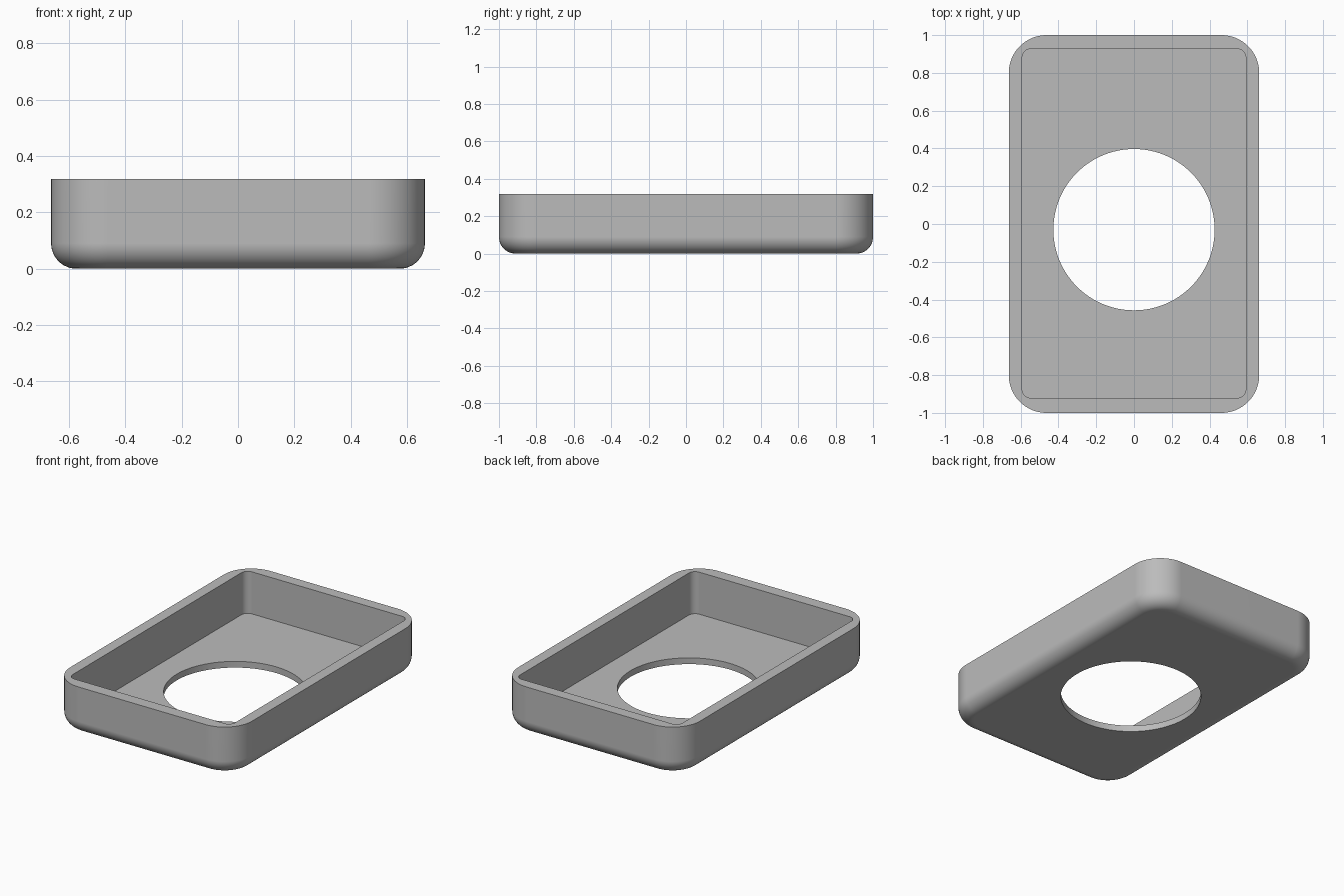
import bpy, bmesh, math

cube = bpy.data.objects.get("Cube")
if cube:
    bpy.data.objects.remove(cube)

HX, HY, HEIGHT = 0.663, 1.0, 0.318   # outer half sizes and height
CORNER, FILLET, FLOOR = 0.2, 0.09, 0.041
SEG = 16

grey = bpy.data.materials.new("plain grey")
grey.use_nodes = True
colour = (0.5, 0.5, 0.5, 1)
grey.diffuse_color = colour
grey.node_tree.nodes["Principled BSDF"].inputs["Base Color"].default_value = colour

bm = bmesh.new()


def rounded_loop(hx, hy, r, z, cy=0):
    """Ring of vertices along a rounded rectangle."""
    ring = []
    for i, (sx, sy) in enumerate(((1, 1), (-1, 1), (-1, -1), (1, -1))):
        for k in range(SEG + 1):
            a = math.pi / 2 * (i + k / SEG)
            ring.append(bm.verts.new((sx * (hx - r) + r * math.cos(a),
                                      cy + sy * (hy - r) + r * math.sin(a), z)))
    return ring


def circle_loop(r, z, cy, n=96):
    return [bm.verts.new((r * math.cos(math.tau * k / n),
                          cy + r * math.sin(math.tau * k / n), z)) for k in range(n)]


def skin(a, b):
    for k in range(len(a)):
        j = (k + 1) % len(a)
        bm.faces.new((a[k], a[j], b[j], b[k]))


def fill_between(a, b):
    """Flat face bounded by an outer ring and a hole."""
    edges = [bm.edges.get((r[k - 1], r[k])) for r in (a, b) for k in range(len(r))]
    bmesh.ops.triangle_fill(bm, edges=edges, use_beauty=True)


# Outer shell: rounded bottom edge, wall, rim, then inner wall
rings = []
for k in range(13):
    a = math.pi / 2 * k / 12
    d = FILLET * (1 - math.sin(a))
    rings.append(rounded_loop(HX - d, HY - d, CORNER - d, FILLET * (1 - math.cos(a))))
rings.append(rounded_loop(HX, HY, CORNER, HEIGHT))
rings.append(rounded_loop(0.592, 0.924, 0.045, HEIGHT, 0.003))
rings.append(rounded_loop(0.592, 0.924, 0.045, FLOOR, 0.003))
for lower, upper in zip(rings, rings[1:]):
    skin(lower, upper)

# Round opening through the floor
hole_low = circle_loop(0.427, 0, -0.03)
hole_high = circle_loop(0.427, FLOOR, -0.03)
skin(hole_low, hole_high)
fill_between(rings[0], hole_low)
fill_between(rings[-1], hole_high)

bmesh.ops.recalc_face_normals(bm, faces=bm.faces)
mesh = bpy.data.meshes.new("open_tray")
bm.to_mesh(mesh)
bm.free()
mesh.materials.append(grey)
tray = bpy.data.objects.new("open_tray", mesh)
bpy.context.collection.objects.link(tray)

# Smooth corners, crisp rim and opening
bpy.context.view_layer.objects.active = tray
tray.select_set(True)
bpy.ops.object.shade_smooth_by_angle(angle=math.radians(35))
weighted = tray.modifiers.new("flat_face_normals", 'WEIGHTED_NORMAL')
weighted.keep_sharp = True
